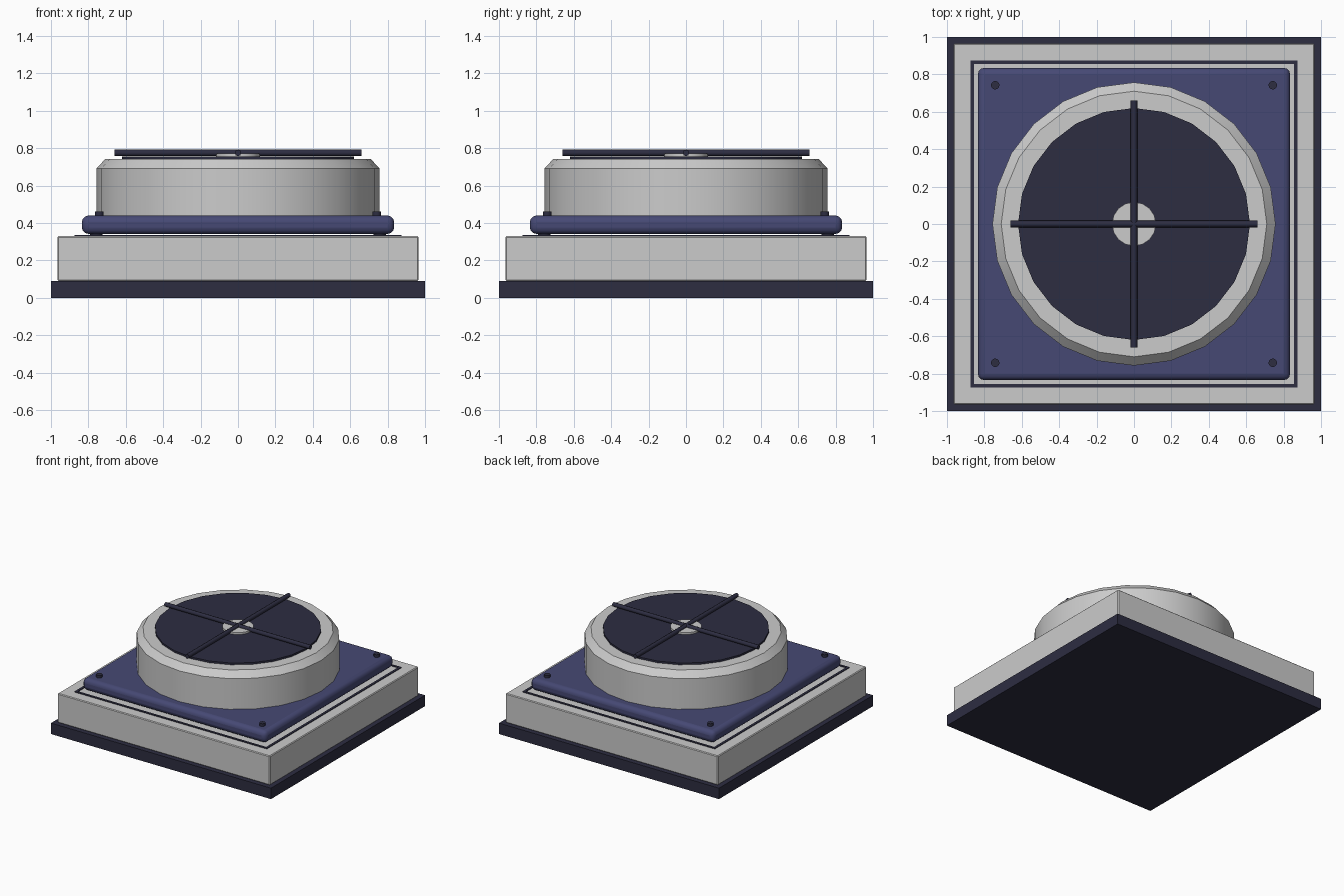
import bpy
import math

if "Cube" in bpy.data.objects:
    bpy.data.objects.remove(bpy.data.objects["Cube"])


def material(name, rgb):
    m = bpy.data.materials.new(name)
    m.diffuse_color = (*rgb, 1)
    m.use_nodes = True
    m.node_tree.nodes["Principled BSDF"].inputs["Base Color"].default_value = m.diffuse_color
    return m


DARK = material("dark", (0.026, 0.026, 0.053))
BLUE = material("navy", (0.061, 0.066, 0.175))
PALE = material("pale_metal", (0.6, 0.6, 0.63))


def finish(ob, name, mat, bevel=0, segments=1):
    ob.name = name
    if mat:
        ob.data.materials.append(mat)
    if bevel:
        mod = ob.modifiers.new("bevel", 'BEVEL')
        mod.width, mod.segments = bevel, segments
    return ob


def box(name, half_x, half_y, z0, z1, mat=None, x=0, y=0, bevel=0, segments=1):
    bpy.ops.mesh.primitive_cube_add(size=1, location=(x, y, (z0 + z1) / 2))
    ob = bpy.context.object
    ob.scale = (2 * half_x, 2 * half_y, z1 - z0)
    bpy.ops.object.transform_apply(location=False, rotation=False, scale=True)
    return finish(ob, name, mat, bevel, segments)


def disc(name, r, z0, z1, sides, mat=None, x=0, y=0):
    bpy.ops.mesh.primitive_cylinder_add(vertices=sides, radius=r, depth=z1 - z0,
                                        location=(x, y, (z0 + z1) / 2))
    ob = finish(bpy.context.object, name, mat)
    bpy.ops.object.shade_smooth_by_angle(angle=math.radians(35))
    return ob


# Stepped square base
box("plinth", 1.0, 1.0, 0, 0.09, DARK)
box("base_body", 0.965, 0.965, 0.09, 0.33, bevel=0.006)

# Thin inlaid trim around the base top
for s in (-1, 1):
    box("trim_side", 0.01, 0.875, 0.322, 0.335, DARK, x=s * 0.865)
    box("trim_end", 0.855, 0.01, 0.322, 0.335, DARK, y=s * 0.865)

# Floating plate with rounded edges, corner spacers and bolts
box("mounting_plate", 0.835, 0.835, 0.342, 0.44, BLUE, bevel=0.035, segments=3)
bpy.ops.object.shade_smooth_by_angle(angle=math.radians(35))
for sx in (-1, 1):
    for sy in (-1, 1):
        disc("spacer", 0.033, 0.325, 0.36, 12, DARK, sx * 0.757, sy * 0.757)
        disc("bolt", 0.023, 0.43, 0.462, 12, DARK, sx * 0.742, sy * 0.742)

# Round drum with a chamfered rim, lathed from a profile
profile = [(0.757, 0.435), (0.757, 0.692), (0.71, 0.742)]
SIDES = 24
verts, faces = [], []
for r, z in profile:
    for i in range(SIDES):
        a = 2 * math.pi * i / SIDES
        verts.append((r * math.cos(a), r * math.sin(a), z))
for k in range(len(profile) - 1):
    for i in range(SIDES):
        j = (i + 1) % SIDES
        faces.append((k * SIDES + i, k * SIDES + j,
                      (k + 1) * SIDES + j, (k + 1) * SIDES + i))
faces.append(tuple(reversed(range(SIDES))))
faces.append(tuple(range(2 * SIDES, 3 * SIDES)))
mesh = bpy.data.meshes.new("drum")
mesh.from_pydata(verts, [], faces)
drum = bpy.data.objects.new("drum", mesh)
bpy.context.collection.objects.link(drum)
bpy.ops.object.select_all(action='DESELECT')
drum.select_set(True)
bpy.context.view_layer.objects.active = drum
bpy.ops.object.shade_smooth_by_angle(angle=math.radians(35))

# Dark opening, hub and crossed guard bars
disc("opening", 0.62, 0.735, 0.757, SIDES, DARK)
disc("hub", 0.118, 0.75, 0.773, 16, PALE)
for rot in ((math.pi / 2, 0, 0), (0, math.pi / 2, 0)):
    bpy.ops.mesh.primitive_cylinder_add(vertices=8, radius=0.0175, depth=1.32,
                                        location=(0, 0, 0.775), rotation=rot)
    finish(bpy.context.object, "guard_bar", DARK)
    bpy.ops.object.shade_smooth_by_angle(angle=math.radians(50))
